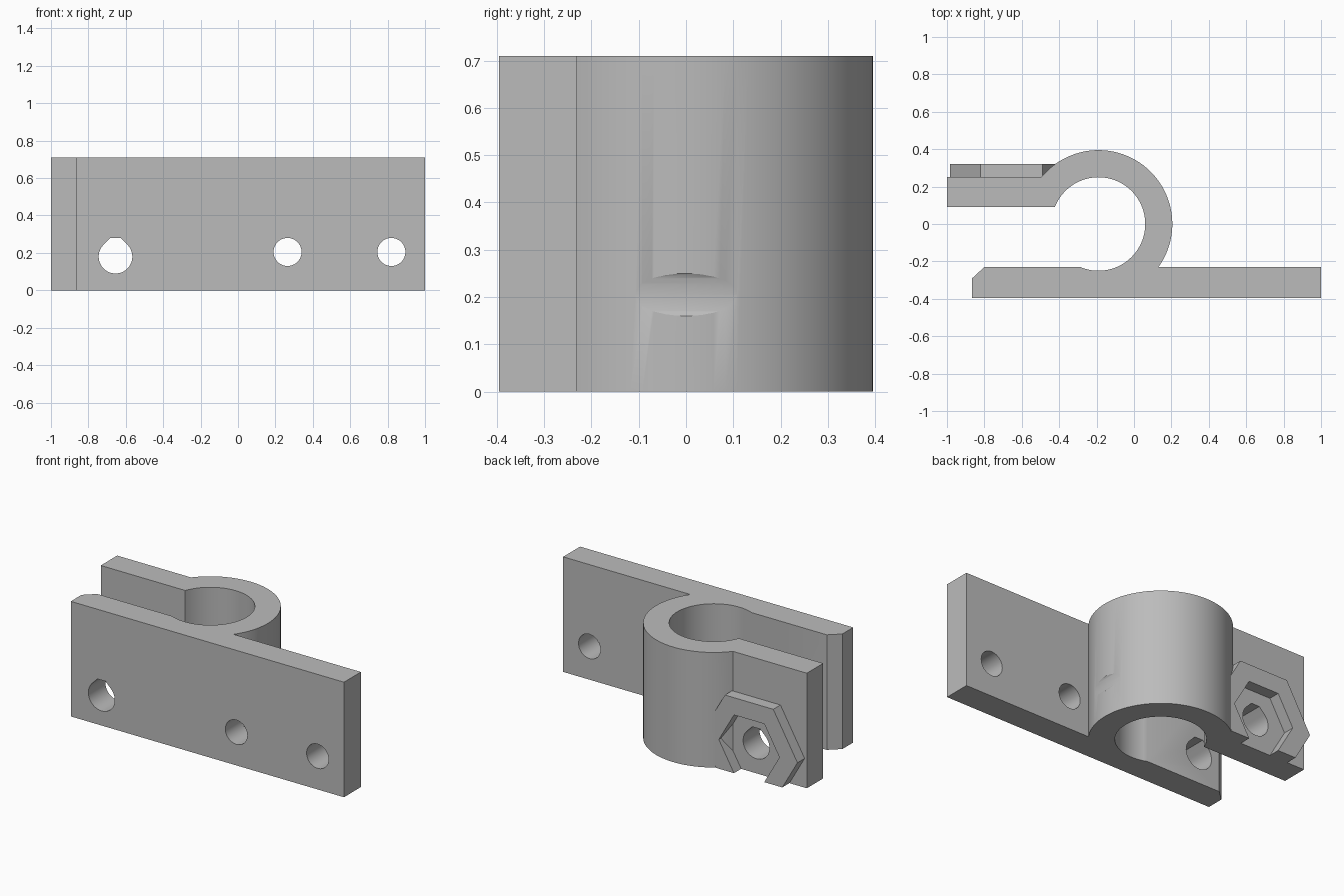
import bpy, bmesh
from math import sin, cos, asin, pi, radians
from mathutils import Vector

cube = bpy.data.objects.get("Cube")
if cube:
    bpy.data.objects.remove(cube, do_unlink=True)

grey = bpy.data.materials.new("light grey plastic")
grey.use_nodes = True
colour = (0.5, 0.5, 0.5, 1)
grey.diffuse_color = colour
grey.node_tree.nodes["Principled BSDF"].inputs["Base Color"].default_value = colour

HEIGHT = 0.71
HUB_X, OUTER, INNER = -0.19, 0.395, 0.25
GAP_FRONT, GAP_BACK, ARM_BACK = -0.23, 0.09, 0.25
BOLT_X, BOLT_Z = -0.655, 0.18


def arc(cx, cy, r, start, end, steps):
    """Points on a circle between two angles."""
    angles = [start + (end - start) * i / steps for i in range(steps + 1)]
    return [(cx + r * cos(a), cy + r * sin(a)) for a in angles]


def prism(name, points, to_3d, push):
    """Extrude a flat outline into a closed solid."""
    bm = bmesh.new()
    face = bm.faces.new([bm.verts.new(to_3d(p)) for p in points])
    out = bmesh.ops.extrude_face_region(bm, geom=[face])
    moved = [v for v in out["geom"] if isinstance(v, bmesh.types.BMVert)]
    bmesh.ops.translate(bm, verts=moved, vec=Vector(push))
    bmesh.ops.recalc_face_normals(bm, faces=bm.faces)
    mesh = bpy.data.meshes.new(name)
    bm.to_mesh(mesh)
    bm.free()
    mesh.materials.append(grey)
    obj = bpy.data.objects.new(name, mesh)
    bpy.context.collection.objects.link(obj)
    return obj


def upright(name, points, y0, y1):
    """Solid with an x-z outline, running along y."""
    return prism(name, points, lambda p: (p[0], y0, p[1]), (0, y1 - y0, 0))


def combine(target, tool, operation):
    """Apply a boolean and remove its tool."""
    mod = target.modifiers.new(operation, "BOOLEAN")
    mod.object, mod.operation, mod.solver = tool, operation, "EXACT"
    bpy.context.view_layer.objects.active = target
    bpy.ops.object.modifier_apply(modifier=mod.name)
    bpy.data.objects.remove(tool, do_unlink=True)


# Clamp body: mounting plate, split ring and rear arm in one outline
outline = [(-0.865, -OUTER), (1, -OUTER), (1, GAP_FRONT)]
outline += arc(HUB_X, 0, OUTER, asin(GAP_FRONT / OUTER), pi - asin(ARM_BACK / OUTER), 48)
outline += [(-1, ARM_BACK), (-1, GAP_BACK)]
outline += arc(HUB_X, 0, INNER, pi - asin(GAP_BACK / INNER), -pi - asin(GAP_FRONT / INNER), 56)
outline += [(-0.80, GAP_FRONT), (-0.865, -0.29)]
body = prism("clamp_body", outline, lambda p: (p[0], p[1], 0), (0, 0, HEIGHT))

# Hexagonal nut holder, open at the base
def open_hexagon(r):
    start = asin(0.5 * 3 ** 0.5)
    hexagon = arc(BOLT_X, BOLT_Z, r, 0, pi, 3)
    foot = r - BOLT_Z / 3 ** 0.5
    return [(BOLT_X + foot, 0)] + hexagon + [(BOLT_X - foot, 0)]

holder = open_hexagon(0.33) + open_hexagon(0.207)[::-1]
combine(body, upright("nut_holder", holder, ARM_BACK - 0.0, 0.32), "UNION")

# Bolt hole with a flattened teardrop top
r, top = 0.09, 0.1
tip = r * 2 ** 0.5 - top
teardrop = arc(BOLT_X, BOLT_Z, r, radians(135), radians(405), 36)
teardrop += [(BOLT_X + tip, BOLT_Z + top), (BOLT_X - tip, BOLT_Z + top)]
combine(body, upright("bolt_cutter", teardrop, -1, 1), "DIFFERENCE")

# Round mounting holes
for x in (0.265, 0.82):
    circle = arc(x, 0.205, 0.075, 0, 2 * pi, 40)[:-1]
    combine(body, upright("screw_cutter", circle, -1, 1), "DIFFERENCE")

# Smooth curves with crisp edges
bpy.ops.object.select_all(action="DESELECT")
body.select_set(True)
bpy.context.view_layer.objects.active = body
bpy.ops.object.shade_smooth_by_angle(angle=radians(30))
